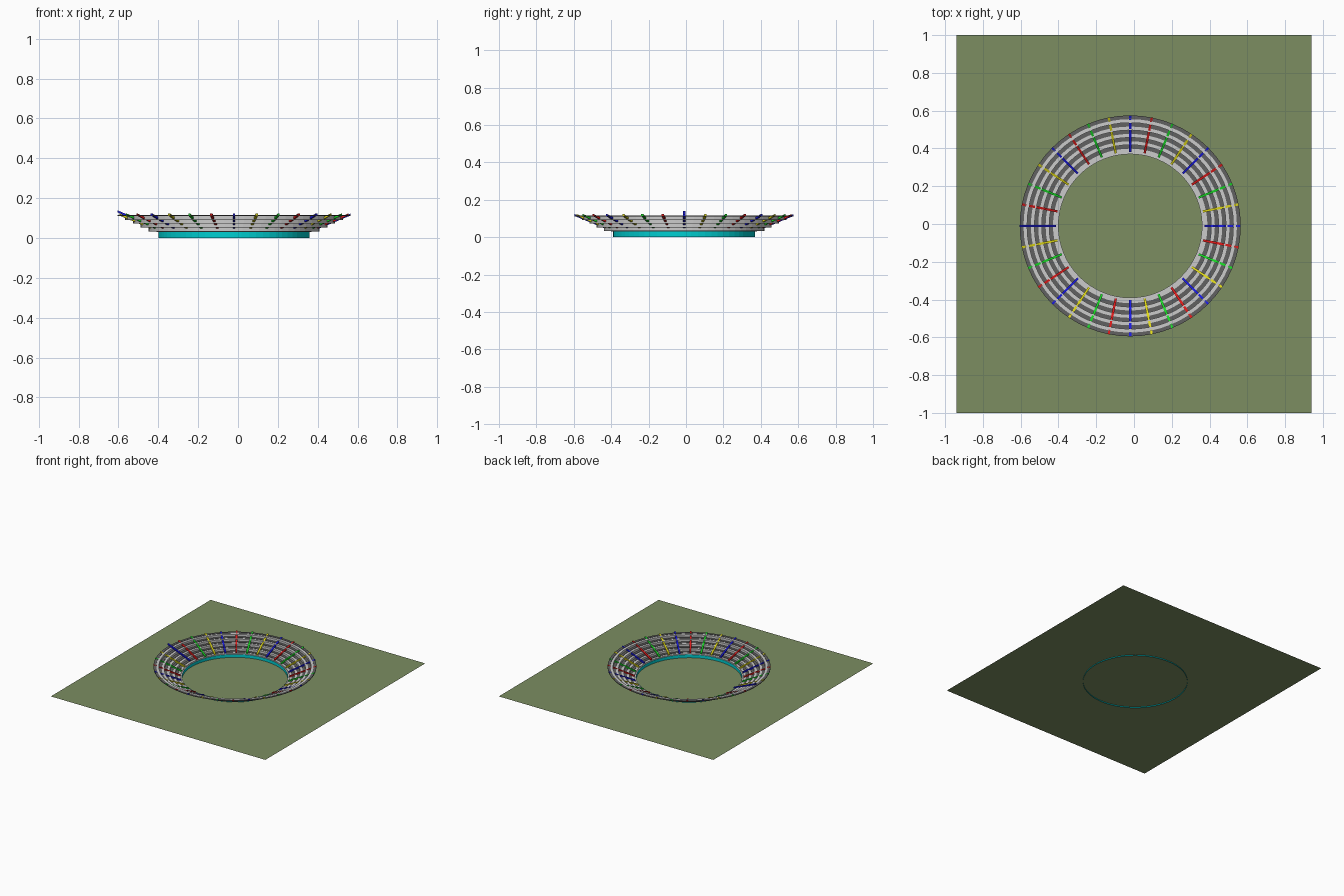
import bpy, bmesh
from math import sin, cos, pi, radians
from mathutils import Vector

if "Cube" in bpy.data.objects:
    bpy.data.objects.remove(bpy.data.objects["Cube"])

CX, CY = -0.02, -0.01      # centre of the arena on the field
SIDES = 64


def material(name, rgb):
    m = bpy.data.materials.new(name)
    m.diffuse_color = (*rgb, 1)
    m.use_nodes = True
    m.node_tree.nodes["Principled BSDF"].inputs["Base Color"].default_value = m.diffuse_color
    return m


def finish(name, bm, mat=None):
    me = bpy.data.meshes.new(name)
    bm.to_mesh(me)
    bm.free()
    ob = bpy.data.objects.new(name, me)
    bpy.context.collection.objects.link(ob)
    if mat:
        me.materials.append(mat)
    return ob


def lathe(name, profile, mat=None, closed=False):
    """Spin a profile of (radius, height) points around the arena centre."""
    bm = bmesh.new()
    rings = []
    for k in range(SIDES):
        a = 2 * pi * k / SIDES
        rings.append([bm.verts.new((CX + r * cos(a), CY + r * sin(a), z)) for r, z in profile])
    n = len(profile)
    for k in range(SIDES):
        p, q = rings[k], rings[(k + 1) % SIDES]
        for i in range(n if closed else n - 1):
            j = (i + 1) % n
            bm.faces.new((p[i], q[i], q[j], p[j]))
    bmesh.ops.recalc_face_normals(bm, faces=bm.faces)
    return finish(name, bm, mat)


def stair(name, angle, lift, mat):
    """Slanted radial bar lying on the tiers."""
    out = Vector((cos(angle), sin(angle), 0))
    side = Vector((-sin(angle), cos(angle), 0)) * 0.006
    base = Vector((CX, CY, 0))
    bm = bmesh.new()
    ends = []
    for r, z in ((0.392, 0.034), (0.585, 0.114)):
        c = base + out * r
        ends.append([bm.verts.new(c + s * side + Vector((0, 0, z + h + lift)))
                     for s, h in ((-1, -0.005), (1, -0.005), (1, 0.005), (-1, 0.005))])
    a, b = ends
    for i in range(4):
        j = (i + 1) % 4
        bm.faces.new((a[i], a[j], b[j], b[i]))
    bm.faces.new(a[::-1])
    bm.faces.new(b)
    bmesh.ops.recalc_face_normals(bm, faces=bm.faces)
    finish(name, bm, mat)


# Flat field
bm = bmesh.new()
bm.faces.new([bm.verts.new(p) for p in
              ((-0.94, -1, 0.008), (0.94, -1, 0.008), (0.94, 1, 0.008), (-0.94, 1, 0.008))])
finish("field", bm, material("grass", (0.20, 0.27, 0.12)))

# Thin wall around the arena
lathe("arena_wall", [(0.38, 0), (0.38, 0.032)], material("cyan", (0.0, 0.62, 0.64)))

# Stepped stand: thin shell of treads and risers
TIERS, R0, Z0, DR, DZ = 5, 0.39, 0.035, 0.039, 0.0195
steps = [(0.38, 0.03), (R0, 0.03)]
for i in range(TIERS):
    z = Z0 + i * DZ
    steps += [(R0 + i * DR, z), (R0 + (i + 1) * DR, z)]
lathe("stand_steps", steps)

# Dark bench on the outer part of each tread
dark = material("dark_grey", (0.12, 0.12, 0.12))
for i in range(TIERS):
    r, z = R0 + (i + 1) * DR, Z0 + i * DZ
    lathe(f"bench_{i + 1}", [(r - 0.02, z - 0.002), (r, z - 0.002),
                             (r, z + 0.003), (r - 0.02, z + 0.003)], dark, True)

# Radial stairs in four repeating colours, clockwise from the back
colours = [material(n, c) for n, c in (("blue", (0.01, 0.01, 0.75)), ("red", (0.7, 0.01, 0.01)),
                                       ("green", (0.01, 0.7, 0.02)), ("yellow", (0.75, 0.7, 0.01)))]
for k in range(32):
    lift = 0.02 if k == 24 else 0.004
    stair(f"stair_{k + 1}", radians(90 - k * 11.25), lift, colours[k % 4])
